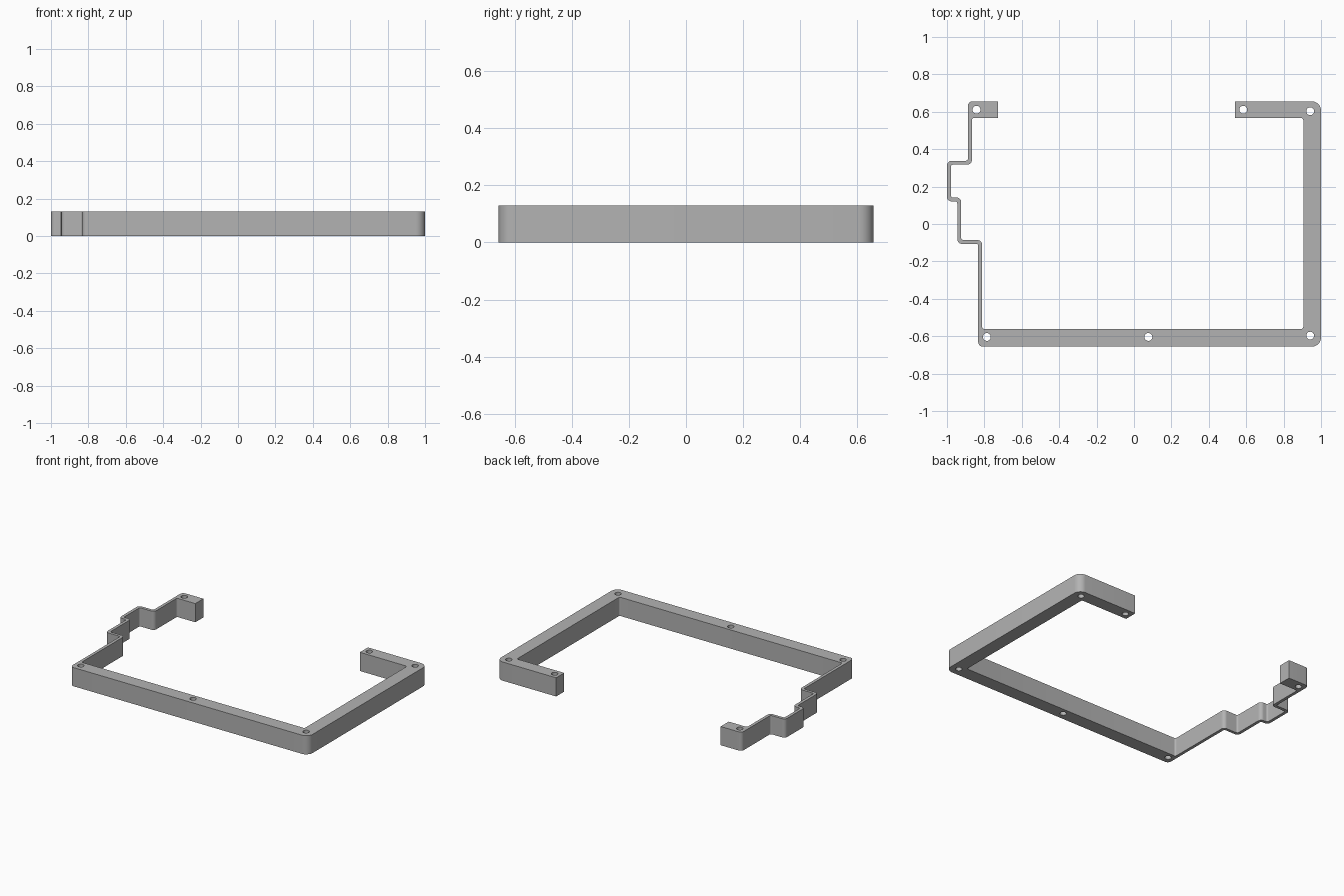
import bpy
import bmesh
from math import cos, sin, pi
from mathutils import Vector

HEIGHT = 0.13
HOLE_RADIUS = 0.021
BIG, OUT, IN, SHARP = 0.05, 0.025, 0.012, 0

cube = bpy.data.objects.get("Cube")
if cube:
    bpy.data.objects.remove(cube, do_unlink=True)

grey = bpy.data.materials.new("plain grey")
grey.use_nodes = True
colour = (0.45, 0.45, 0.45, 1)
grey.diffuse_color = colour
grey.node_tree.nodes["Principled BSDF"].inputs["Base Color"].default_value = colour

# Outer edge, from the left arm's end round to the right arm, with corner radii
outer = [
    (-0.726, 0.656, SHARP), (-0.888, 0.656, OUT), (-0.888, 0.338, IN),
    (-1, 0.338, OUT), (-1, 0.121, OUT), (-0.945, 0.121, IN),
    (-0.945, -0.106, OUT), (-0.833, -0.106, IN), (-0.833, -0.656, OUT),
    (1, -0.656, BIG), (1, 0.656, BIG), (0.541, 0.656, SHARP),
]
# Inner edge, back the other way
inner = [
    (0.541, 0.567, SHARP), (0.905, 0.567, IN), (0.905, -0.561, IN),
    (-0.812, -0.561, IN), (-0.812, -0.086, OUT), (-0.924, -0.086, IN),
    (-0.924, 0.142, OUT), (-0.979, 0.142, IN), (-0.979, 0.317, IN),
    (-0.867, 0.317, OUT), (-0.867, 0.567, IN), (-0.726, 0.567, SHARP),
]
holes = [(-0.842, 0.611), (0.584, 0.611), (0.942, 0.603),
         (0.942, -0.597), (0.077, -0.604), (-0.787, -0.604)]


def rounded(corners, steps=8):
    """Replace each right-angled corner by an arc."""
    points = []
    for i, (x, y, radius) in enumerate(corners):
        here = Vector((x, y))
        if not radius:
            points.append(here)
            continue
        before = (Vector(corners[i - 1][:2]) - here).normalized()
        after = (Vector(corners[(i + 1) % len(corners)][:2]) - here).normalized()
        centre = here + (before + after) * radius
        for s in range(steps + 1):
            a = s / steps * pi / 2
            points.append(centre - (after * cos(a) + before * sin(a)) * radius)
    return points


def circle(x, y, sides=24):
    return [Vector((x + HOLE_RADIUS * cos(2 * pi * i / sides),
                    y + HOLE_RADIUS * sin(2 * pi * i / sides))) for i in range(sides)]


# Flat profile with bolt holes, raised to full height
curve = bpy.data.curves.new("frame_profile", "CURVE")
curve.dimensions = "2D"
curve.fill_mode = "BOTH"
curve.extrude = HEIGHT / 2
for loop in [rounded(outer + inner)] + [circle(*h) for h in holes]:
    spline = curve.splines.new("POLY")
    spline.points.add(len(loop) - 1)
    for point, co in zip(spline.points, loop):
        point.co = (co.x, co.y, 0, 1)
    spline.use_cyclic_u = True

profile = bpy.data.objects.new("frame_profile", curve)
bpy.context.collection.objects.link(profile)
bpy.context.view_layer.update()
depsgraph = bpy.context.evaluated_depsgraph_get()
mesh = bpy.data.meshes.new_from_object(profile.evaluated_get(depsgraph))
bpy.data.objects.remove(profile, do_unlink=True)

# Weld the walls to the faces and stand the frame on the ground
bm = bmesh.new()
bm.from_mesh(mesh)
bmesh.ops.remove_doubles(bm, verts=bm.verts, dist=0.0001)
bmesh.ops.translate(bm, verts=bm.verts, vec=(0, 0, HEIGHT / 2))
bmesh.ops.recalc_face_normals(bm, faces=bm.faces)
bm.to_mesh(mesh)
bm.free()

mesh.materials.clear()
mesh.materials.append(grey)
mesh.name = "bracket_frame"
frame = bpy.data.objects.new("bracket_frame", mesh)
bpy.context.collection.objects.link(frame)
bpy.context.view_layer.objects.active = frame
frame.select_set(True)
bpy.ops.object.shade_smooth_by_angle()
